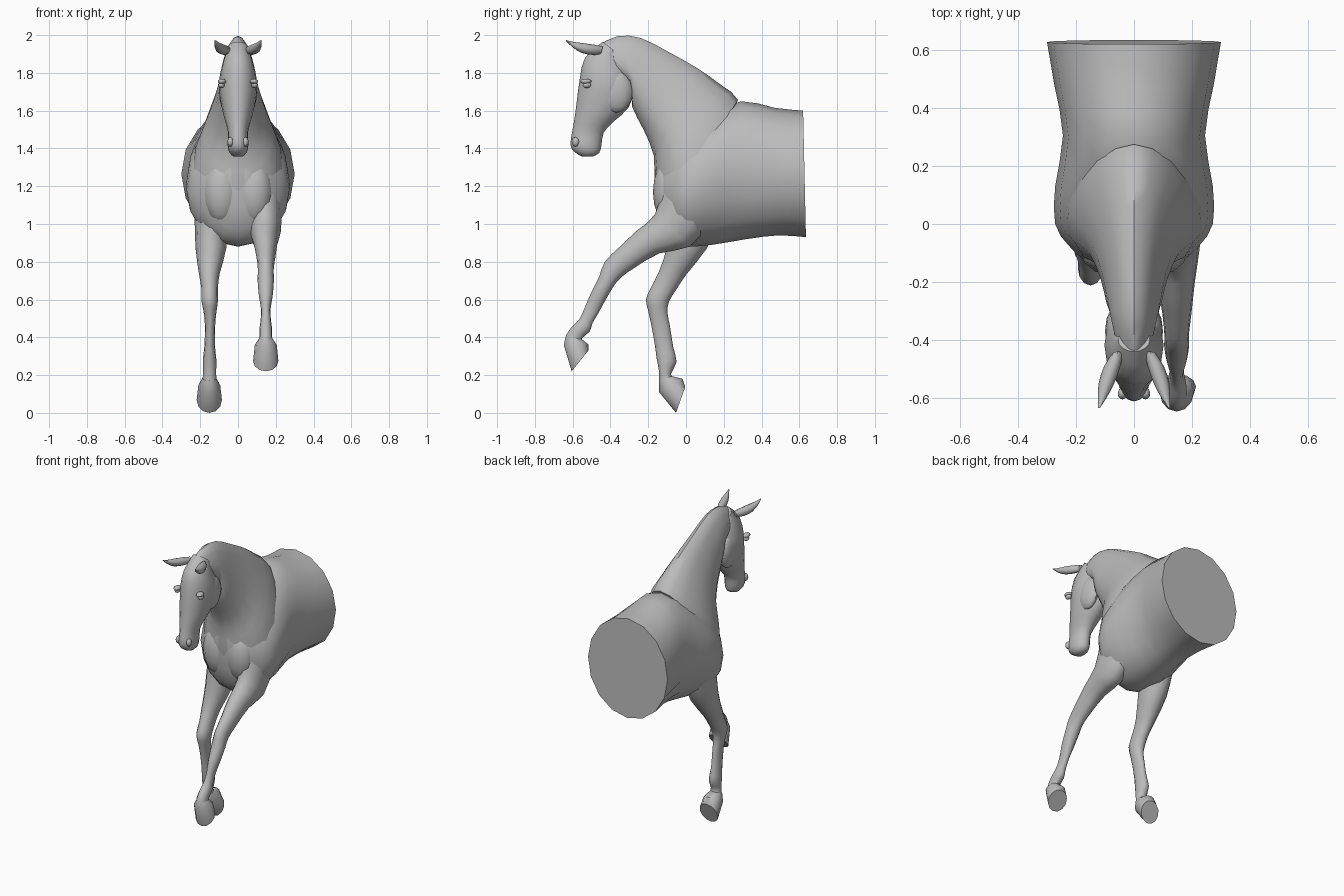
import bpy, bmesh, math
from mathutils import Vector

grey = bpy.data.materials.new("plain grey")
grey.diffuse_color = (0.5, 0.5, 0.5, 1)


def finish(name, bm, angle=50):
    bmesh.ops.recalc_face_normals(bm, faces=bm.faces)
    me = bpy.data.meshes.new(name)
    bm.to_mesh(me)
    bm.free()
    me.materials.append(grey)
    ob = bpy.data.objects.new(name, me)
    bpy.context.collection.objects.link(ob)
    bpy.ops.object.select_all(action='DESELECT')
    ob.select_set(True)
    bpy.context.view_layer.objects.active = ob
    bpy.ops.object.shade_smooth_by_angle(angle=math.radians(angle))
    return ob


def refine(rows, steps):
    """Smooth interpolation between the cross-sections."""
    out = []
    for i in range(len(rows) - 1):
        p = [rows[max(0, min(len(rows) - 1, i + k))] for k in (-1, 0, 1, 2)]
        for s in range(steps):
            t = s / steps
            out.append([b + 0.5 * t * (c - a + t * (2*a - 5*b + 4*c - d + t * (3*(b - c) + d - a)))
                        for a, b, c, d in zip(*p)])
    return out + [list(rows[-1])]


def loft(name, rows, n=14, egg=0.0, steps=2, angle=50):
    """Each row: front/top point y,z, back/bottom point y,z, centre x, half width."""
    bm = bmesh.new()
    rings = []
    for y1, z1, y2, z2, cx, w in refine(rows, steps):
        c = Vector((cx, (y1 + y2) / 2, (z1 + z2) / 2))
        h = Vector((0, (y1 - y2) / 2, (z1 - z2) / 2))
        ring = []
        for k in range(n):
            t = 2 * math.pi * k / n
            x = w * math.sin(t) * (1 - egg * math.cos(t))
            ring.append(bm.verts.new(c + h * math.cos(t) + Vector((x, 0, 0))))
        rings.append(ring)
    for a, b in zip(rings, rings[1:]):
        for k in range(n):
            bm.faces.new((a[k], a[(k + 1) % n], b[(k + 1) % n], b[k]))
    bm.faces.new(rings[0])
    bm.faces.new(rings[-1])
    return finish(name, bm, angle)


def ball(name, loc, size):
    bm = bmesh.new()
    bmesh.ops.create_uvsphere(bm, u_segments=12, v_segments=8, radius=1)
    for v in bm.verts:
        v.co = Vector(loc) + Vector(a * b for a, b in zip(v.co, size))
    return finish(name, bm)


# Barrel with a flat cut at the rear
loft("torso", [
    (.62, 1.60, .635, .93, 0, .30), (.47, 1.615, .49, .94, 0, .275),
    (.29, 1.65, .32, .92, 0, .245), (.12, 1.57, .14, .89, 0, .272),
    (.0, 1.48, .0, .88, 0, .272), (-.08, 1.42, -.07, .90, 0, .225),
    (-.135, 1.38, -.125, .97, 0, .16), (-.163, 1.32, -.158, 1.08, 0, .07)], n=16)

# Neck widening into the shoulders and withers
loft("neck", [
    (-.46, 1.95, -.37, 1.80, 0, .06), (-.36, 1.995, -.285, 1.72, 0, .08),
    (-.24, 1.985, -.285, 1.62, 0, .092), (-.10, 1.915, -.225, 1.50, 0, .112),
    (.06, 1.825, -.17, 1.36, 0, .15), (.18, 1.74, -.165, 1.20, 0, .20),
    (.275, 1.657, -.12, 1.03, 0, .235), (.21, 1.55, -.02, 1.05, 0, .15)],
    n=16, egg=.32)

# Head from poll to lips
loft("head", [
    (-.44, 1.965, -.36, 1.90, 0, .055), (-.535, 1.88, -.31, 1.83, 0, .08),
    (-.562, 1.77, -.275, 1.72, 0, .102), (-.577, 1.66, -.305, 1.615, 0, .09),
    (-.587, 1.58, -.38, 1.545, 0, .073), (-.602, 1.49, -.435, 1.485, 0, .053),
    (-.612, 1.425, -.448, 1.415, 0, .055), (-.595, 1.385, -.46, 1.375, 0, .047),
    (-.55, 1.357, -.495, 1.357, 0, .025)], n=16)

for side, s in (("left", 1), ("right", -1)):
    ball(side + "_eye", (s * .088, -.525, 1.735), (.017, .022, .015))
    ball(side + "_brow", (s * .085, -.53, 1.755), (.022, .03, .014))
    ball(side + "_cheek", (s * .06, -.37, 1.70), (.04, .088, .11))
    ball(side + "_nostril", (s * .04, -.585, 1.435), (.016, .02, .025))
    # Forward-pointing ear
    loft(side + "_ear", [
        (-.44, 1.94, -.45, 1.90, s * .055, .018), (-.49, 1.95, -.49, 1.895, s * .075, .028),
        (-.55, 1.958, -.55, 1.905, s * .095, .027), (-.60, 1.965, -.60, 1.935, s * .11, .015),
        (-.635, 1.974, -.635, 1.968, s * .121, .003)], n=8)
    # Chest muscle
    ball(side + "_breast", (s * .085, -.09, 1.17), (.10, .085, .17))

# Leg reaching forward
loft("reaching_leg", [
    (-.12, 1.20, .12, 1.0, .14, .09), (-.165, 1.05, .02, .88, .145, .083),
    (-.26, .965, -.14, .845, .145, .065), (-.35, .88, -.27, .77, .148, .05),
    (-.43, .80, -.34, .72, .147, .042), (-.46, .72, -.38, .675, .147, .043),
    (-.505, .63, -.425, .60, .147, .036), (-.535, .56, -.46, .535, .147, .025),
    (-.565, .495, -.495, .475, .147, .028), (-.605, .455, -.51, .43, .147, .034),
    (-.635, .41, -.55, .395, .147, .034), (-.645, .36, -.54, .36, .147, .04)], n=12)
loft("reaching_hoof", [
    (-.634, .40, -.55, .39, .147, .035), (-.647, .36, -.517, .362, .147, .058),
    (-.605, .22, -.517, .33, .147, .067)], n=12, steps=1, angle=40)

# Supporting leg folded slightly back
loft("trailing_leg", [
    (-.07, 1.10, .17, 1.0, -.14, .09), (-.10, .88, .11, .87, -.143, .082),
    (-.145, .745, .0, .73, -.152, .055), (-.185, .665, -.05, .655, -.15, .044),
    (-.212, .60, -.09, .59, -.15, .044), (-.20, .54, -.098, .53, -.148, .034),
    (-.183, .46, -.085, .46, -.148, .027), (-.165, .36, -.068, .35, -.15, .028),
    (-.155, .285, -.05, .27, -.15, .036), (-.143, .22, -.08, .205, -.15, .034),
    (-.142, .14, -.06, .17, -.152, .04)], n=12)
loft("trailing_hoof", [
    (-.143, .17, -.075, .195, -.152, .038), (-.142, .11, -.018, .18, -.152, .058),
    (-.053, 0, -.004, .137, -.152, .067)], n=12, steps=1, angle=40)
